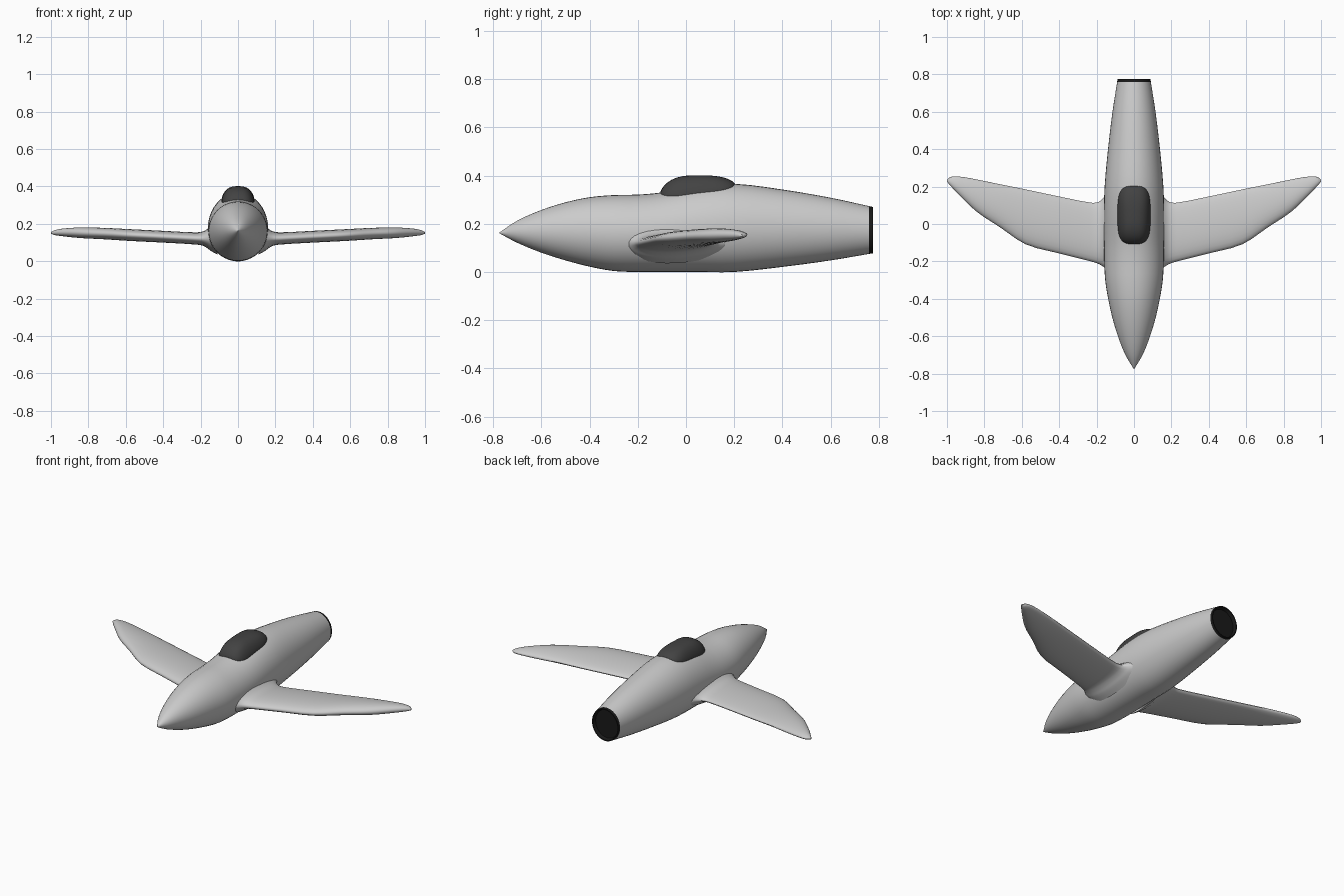
import bpy, bmesh, math

if "Cube" in bpy.data.objects:
    bpy.data.objects.remove(bpy.data.objects["Cube"])

SIDES = 40


def spline(table, n):
    """Catmull-Rom style refinement of station rows, n steps per span."""
    out = []
    for i in range(len(table) - 1):
        a, b = table[i], table[i + 1]
        p, q = table[max(i - 1, 0)], table[min(i + 2, len(table) - 1)]
        h = b[0] - a[0]
        for k in range(n):
            t = k / n
            row = [a[0] + h * t]
            for j in range(1, len(a)):
                m0 = (b[j] - p[j]) / (b[0] - p[0]) * h
                m1 = (q[j] - a[j]) / (q[0] - a[0]) * h
                row.append((2*t**3 - 3*t*t + 1) * a[j] + (t**3 - 2*t*t + t) * m0
                           + (3*t*t - 2*t**3) * b[j] + (t**3 - t*t) * m1)
            out.append(row)
    out.append(list(table[-1]))
    return out


def loft(name, rings, cap_start=True, cap_end=True, color=None, angle=40):
    """Skin a list of closed rings into one smooth object."""
    bm = bmesh.new()
    vr = [[bm.verts.new(p) for p in r] for r in rings]
    n = len(vr[0])
    for a, b in zip(vr, vr[1:]):
        for i in range(n):
            bm.faces.new((a[i], a[(i + 1) % n], b[(i + 1) % n], b[i]))
    if cap_start:
        bm.faces.new(vr[0][::-1])
    if cap_end:
        bm.faces.new(vr[-1])
    bmesh.ops.remove_doubles(bm, verts=bm.verts, dist=1e-5)
    bmesh.ops.recalc_face_normals(bm, faces=bm.faces)
    me = bpy.data.meshes.new(name)
    bm.to_mesh(me)
    bm.free()
    ob = bpy.data.objects.new(name, me)
    bpy.context.collection.objects.link(ob)
    if color:
        mat = bpy.data.materials.new(name + "_paint")
        mat.diffuse_color = (*color, 1)
        mat.use_nodes = True
        mat.node_tree.nodes["Principled BSDF"].inputs["Base Color"].default_value = mat.diffuse_color
        me.materials.append(mat)
    bpy.ops.object.select_all(action='DESELECT')
    ob.select_set(True)
    bpy.context.view_layer.objects.active = ob
    bpy.ops.object.shade_smooth_by_angle(angle=math.radians(angle))
    return ob


def ellipse(y, w, top, bot, scale=1.0):
    zc, h = (top + bot) / 2, (top - bot) / 2 * scale
    return [(w * scale * math.cos(a), y, zc + h * math.sin(a))
            for a in (2 * math.pi * i / SIDES for i in range(SIDES))]


# Fuselage stations: y, half width, top z, bottom z
BODY = [(-0.775, 0.001, 0.163, 0.161), (-0.70, 0.046, 0.213, 0.121),
        (-0.60, 0.086, 0.257, 0.080), (-0.50, 0.116, 0.289, 0.048),
        (-0.40, 0.138, 0.310, 0.022), (-0.30, 0.154, 0.319, 0.004),
        (-0.20, 0.159, 0.321, 0.0), (-0.10, 0.160, 0.330, 0.0),
        (0.05, 0.161, 0.357, 0.0), (0.20, 0.157, 0.366, 0.0),
        (0.40, 0.139, 0.342, 0.021), (0.60, 0.115, 0.308, 0.048),
        (0.76, 0.090, 0.273, 0.075)]
body = spline(BODY, 3)
loft("fuselage", [ellipse(*r) for r in body], cap_end=False)

# Black exhaust ring with a shallow recess
loft("exhaust_nozzle",
     [ellipse(0.76, 0.090, 0.273, 0.075), ellipse(0.775, 0.088, 0.270, 0.077),
      ellipse(0.775, 0.088, 0.270, 0.077, 0.94), ellipse(0.755, 0.088, 0.270, 0.077, 0.88)],
     cap_start=False, color=(0.01, 0.01, 0.01))


def skin_z(x, y):
    """Height of the upper fuselage skin."""
    for a, b in zip(body, body[1:]):
        if a[0] <= y <= b[0]:
            t = (y - a[0]) / (b[0] - a[0])
            w, top, bot = (a[j] + (b[j] - a[j]) * t for j in (1, 2, 3))
            return (top + bot) / 2 + (top - bot) / 2 * math.sqrt(max(0, 1 - (x / w) ** 2))


# Canopy: dome over a rounded-rectangle outline
def canopy_ring(s, drop=0.0):
    ring = []
    for i in range(SIDES):
        a = 2 * math.pi * i / SIDES
        c, d = math.cos(a), math.sin(a)
        x = 0.088 * math.copysign(abs(c) ** 0.58, c)
        y = 0.155 * math.copysign(abs(d) ** 0.58, d)
        base = skin_z(x, 0.048 + y)
        z = base + (0.401 - base) * (1 - s ** 3) ** 0.72
        ring.append((x * s, 0.048 + y * s, z - drop))
    return ring


loft("canopy", [canopy_ring(1, 0.008)] +
     [canopy_ring(s) for s in (1, 0.98, 0.94, 0.88, 0.8, 0.7, 0.55, 0.35, 0.15, 0.01)],
     cap_start=False, color=(0.055, 0.055, 0.055))

# Wing stations: x, leading y, trailing y, centre z, half thickness
WING = [(0.11, -0.262, 0.200, 0.122, 0.085), (0.145, -0.243, 0.168, 0.122, 0.066),
        (0.165, -0.228, 0.138, 0.121, 0.050), (0.19, -0.213, 0.118, 0.121, 0.037),
        (0.23, -0.200, 0.114, 0.122, 0.032), (0.40, -0.157, 0.147, 0.131, 0.031),
        (0.58, -0.108, 0.185, 0.140, 0.031), (0.72, -0.015, 0.213, 0.148, 0.030),
        (0.84, 0.065, 0.238, 0.152, 0.028), (0.93, 0.150, 0.253, 0.154, 0.021),
        (0.98, 0.203, 0.252, 0.153, 0.013), (1.0, 0.226, 0.236, 0.151, 0.004)]


def airfoil(x, le, te, zc, t):
    ring = []
    for i in range(28):
        a = 2 * math.pi * i / 28
        u, v = math.cos(a), math.sin(a)
        # slightly fuller toward the leading edge
        ring.append((x, (le + te) / 2 + (te - le) / 2 * u, zc + t * v * (1 - 0.18 * u)))
    return ring


for side, label in ((1, "left_wing"), (-1, "right_wing")):
    rings = [[(side * x, y, z) for x, y, z in airfoil(*r)] for r in spline(WING, 3)]
    loft(label, rings, cap_start=False, angle=50)
